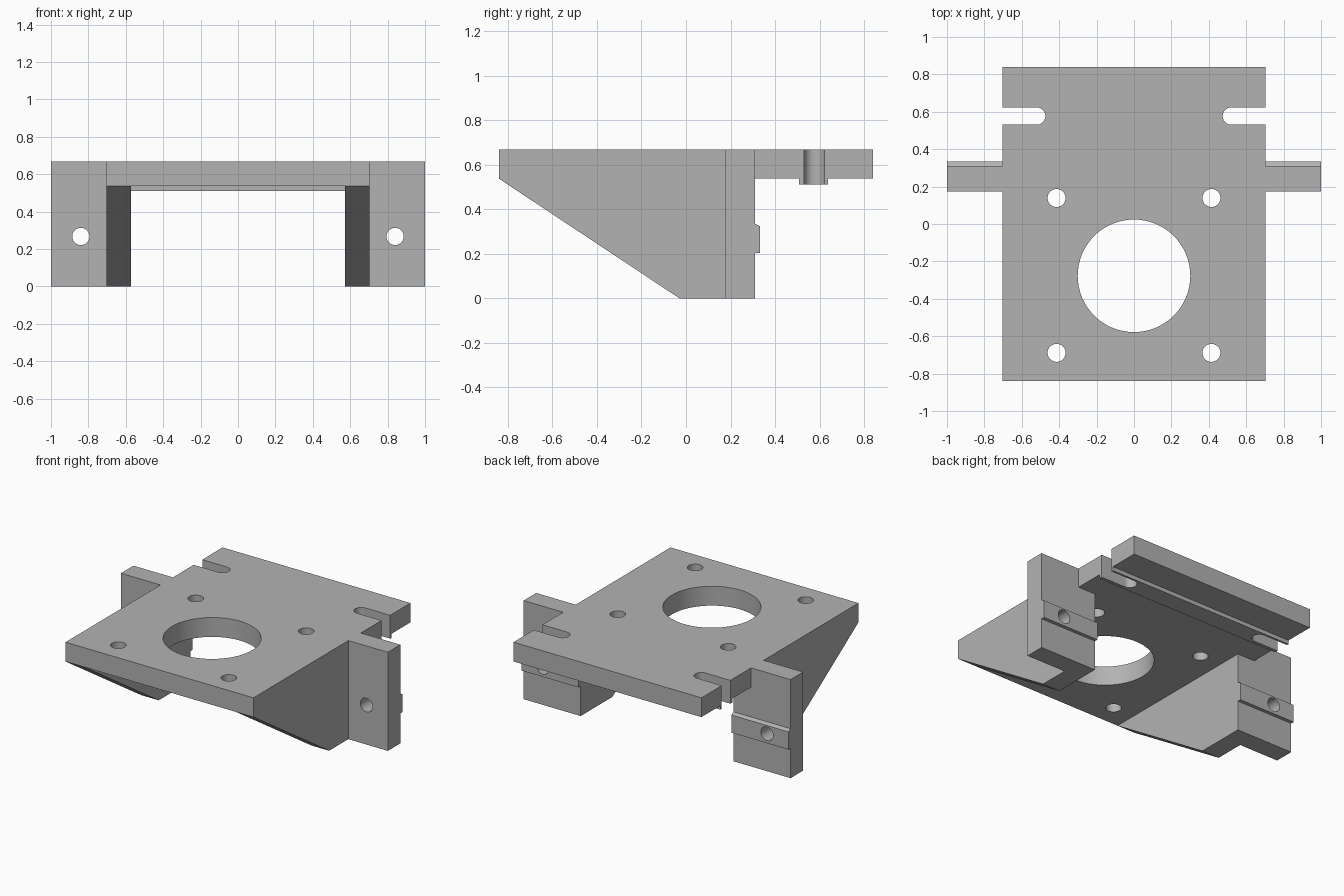
import bpy, bmesh, math
from mathutils import Matrix, Vector

cube = bpy.data.objects.get("Cube")
if cube:
    bpy.data.objects.remove(cube, do_unlink=True)

grey = bpy.data.materials.new("plain grey")
grey.use_nodes = True
grey.diffuse_color = (0.45, 0.45, 0.45, 1)
grey.node_tree.nodes["Principled BSDF"].inputs["Base Color"].default_value = (0.45, 0.45, 0.45, 1)

TOP, UNDER = 0.668, 0.537      # plate faces
SIDE, INNER = 0.704, 0.573     # gusset outer and inner faces
BACK = 0.309                   # rear face of the mounting ears


def finish(name, bm):
    bmesh.ops.recalc_face_normals(bm, faces=bm.faces)
    mesh = bpy.data.meshes.new(name)
    bm.to_mesh(mesh)
    bm.free()
    mesh.materials.append(grey)
    obj = bpy.data.objects.new(name, mesh)
    bpy.context.collection.objects.link(obj)
    return obj


def side_profile(name, points, x0, x1):
    """Extrude a closed (y, z) outline along x."""
    bm = bmesh.new()
    face = bm.faces.new([bm.verts.new((x0, y, z)) for y, z in points])
    new = bmesh.ops.extrude_face_region(bm, geom=[face])["geom"]
    bmesh.ops.translate(bm, vec=(x1 - x0, 0, 0),
                        verts=[v for v in new if isinstance(v, bmesh.types.BMVert)])
    return finish(name, bm)


def box(name, x0, x1, y0, y1, z0, z1):
    return side_profile(name, [(y0, z0), (y1, z0), (y1, z1), (y0, z1)], x0, x1)


def drill(name, centre, radius, length, axis="Z"):
    bm = bmesh.new()
    turn = Matrix.Rotation(math.pi / 2, 4, "X") if axis == "Y" else Matrix()
    bmesh.ops.create_cone(bm, cap_ends=True, segments=64, radius1=radius, radius2=radius,
                          depth=length, matrix=Matrix.Translation(Vector(centre)) @ turn)
    return finish(name, bm)


def combine(target, tool, operation):
    mod = target.modifiers.new(operation.title(), "BOOLEAN")
    mod.operation, mod.solver, mod.object = operation, "EXACT", tool
    bpy.context.view_layer.objects.active = target
    bpy.ops.object.modifier_apply(modifier=mod.name)
    bpy.data.objects.remove(tool, do_unlink=True)


# Top plate with a locating rib underneath
bracket = box("mounting_bracket", -SIDE, SIDE, -0.84, 0.84, UNDER, TOP)
combine(bracket, box("rear_rib", -SIDE, SIDE, 0.508, 0.637, 0.51, 0.56), "UNION")

# Sloping gussets, ears and chamfered ear ribs on both sides
gusset = [(-0.84, UNDER), (-0.03, 0), (BACK, 0), (BACK, TOP), (-0.84, TOP)]
ear_rib = [(0.25, 0.203), (0.333, 0.203), (0.333, 0.323), (BACK, 0.335), (0.25, 0.335)]
for s in (-1, 1):
    combine(bracket, side_profile("gusset", gusset, s * INNER, s * SIDE), "UNION")
    combine(bracket, box("ear", s * INNER, s, 0.175, BACK, 0, TOP), "UNION")
    combine(bracket, side_profile("ear_rib", ear_rib, s * INNER, s), "UNION")

# Large bore, screw holes, ear holes and open-ended slots
combine(bracket, drill("bore", (0, -0.277, 0.6), 0.301, 0.5), "DIFFERENCE")
for s in (-1, 1):
    for y in (0.139, -0.689):
        combine(bracket, drill("screw_hole", (s * 0.414, y, 0.6), 0.048, 0.4), "DIFFERENCE")
    combine(bracket, drill("ear_hole", (s * 0.84, 0.25, 0.267), 0.046, 0.4, "Y"), "DIFFERENCE")
    combine(bracket, drill("slot_end", (s * 0.52, 0.577, 0.6), 0.046, 0.4), "DIFFERENCE")
    combine(bracket, box("slot", s * 0.52, s * 0.8, 0.531, 0.623, 0.4, 0.8), "DIFFERENCE")

# Smooth hole walls, sharp plate edges
bpy.ops.object.select_all(action="DESELECT")
bracket.select_set(True)
bpy.context.view_layer.objects.active = bracket
bpy.ops.object.shade_smooth_by_angle(angle=math.radians(30))
